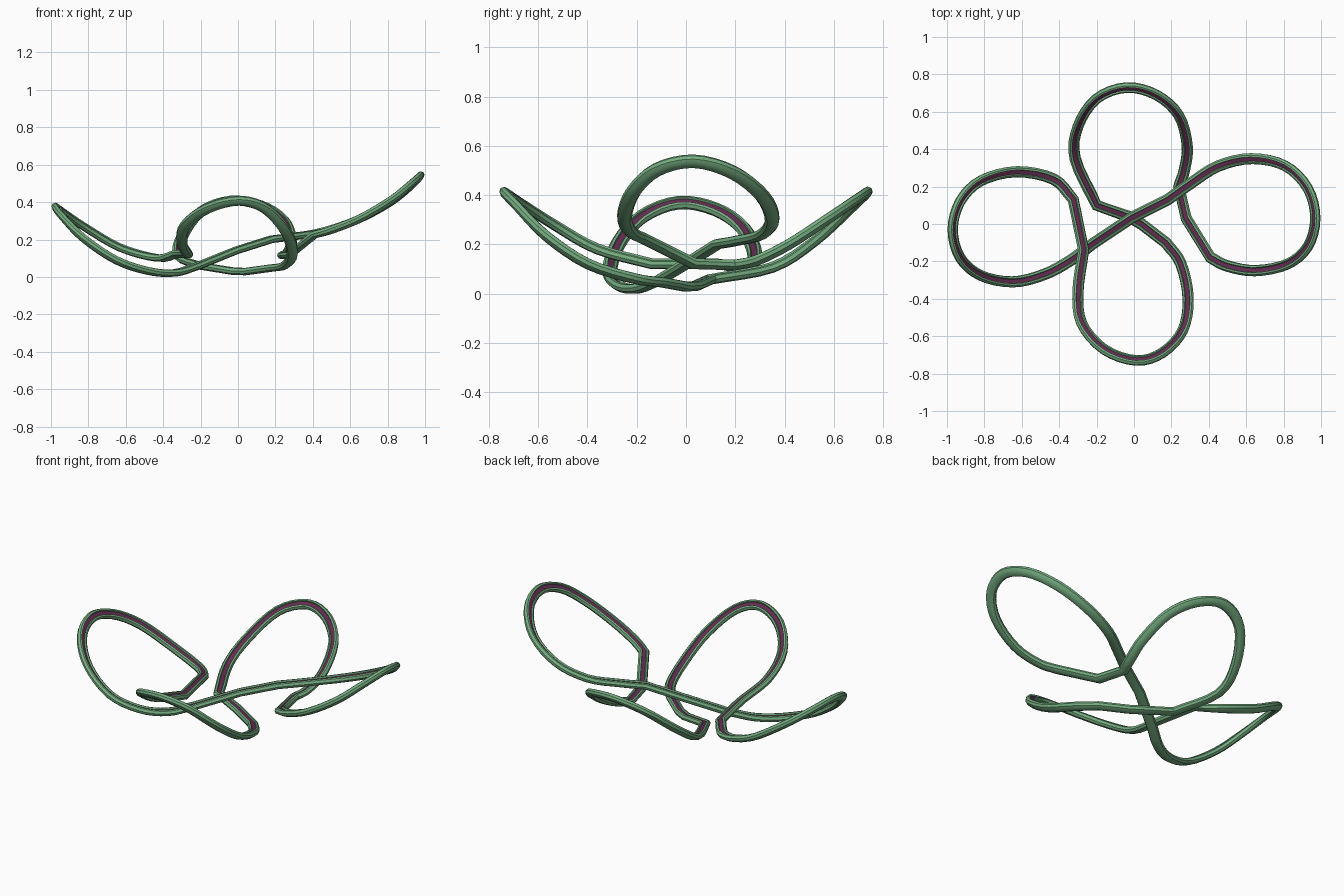
import bpy, bmesh
from mathutils import Vector

if "Cube" in bpy.data.objects:
    bpy.data.objects.remove(bpy.data.objects["Cube"])

STEPS = 4

def smooth(pts):
    """Open Catmull-Rom curve through the points."""
    p = [Vector(q) for q in pts]
    p = [2 * p[0] - p[1]] + p + [2 * p[-1] - p[-2]]
    out = []
    for a, b, c, d in zip(p, p[1:], p[2:], p[3:]):
        for i in range(STEPS):
            t = i / STEPS
            out.append(0.5 * (2 * b + (c - a) * t + (2 * a - 5 * b + 4 * c - d) * t**2
                              + (3 * b - a - 3 * c + d) * t**3))
    return out + [p[-2]]

# Four petal loops, joined by straight crossing strands
right = [(.18, .13, .205), (.3, .215, .22), (.45, .31, .245), (.63, .35, .305), (.81, .31, .4),
         (.93, .19, .495), (.97, .03, .54), (.93, -.12, .505), (.82, -.215, .415), (.65, -.25, .315),
         (.5, -.225, .255), (.41, -.18, .23)]
back = [(.24, .2, .12), (.27, .29, .14), (.285, .42, .205), (.24, .58, .31), (.12, .69, .385),
        (-.04, .73, .41), (-.2, .67, .35), (-.3, .52, .215), (-.315, .35, .11), (-.2, .1, .062)]
front = [(.17, -.1, .05), (.25, -.21, .065), (.29, -.4, .125), (.26, -.57, .24), (.15, -.69, .365),
         (.01, -.73, .41), (-.16, -.67, .37), (-.28, -.53, .28), (-.3, -.36, .185), (-.27, -.14, .125)]
left = [(-.325, .13, .125), (-.43, .24, .105), (-.63, .28, .16), (-.82, .23, .27), (-.93, .12, .345),
        (-.97, -.03, .372), (-.93, -.18, .315), (-.82, -.275, .205), (-.65, -.31, .092),
        (-.48, -.27, .035), (-.34, -.195, .025), (-.22, -.105, .06)]
path = (smooth(right) + [Vector((.28, .03, .125))] + smooth(back)
        + [Vector((-.03, .04, .035)), Vector((.04, 0, .032))] + smooth(front)
        + smooth(left) + [Vector((-.01, .035, .145))])

# Channel section: rounded underside with a groove on top (side, up)
half = [(.011, .01), (.014, .019), (.024, .016), (.031, .002), (.026, -.012), (.011, -.02)]
profile = half + [(-x, y) for x, y in reversed(half)]
n, m = len(path), len(profile)

bm = bmesh.new()
rings = []
for i, p in enumerate(path):
    t = ((path[(i + 1) % n] - p).normalized() + (p - path[i - 1]).normalized()).normalized()
    bowl = Vector((-1.0 * p.x, -1.1 * p.y, 1))
    up = (bowl - t * bowl.dot(t)).normalized()
    side = t.cross(up)
    rings.append([bm.verts.new(p + side * a + up * b) for a, b in profile])
for i in range(n):
    r, s = rings[i], rings[(i + 1) % n]
    for j in range(m):
        k = (j + 1) % m
        f = bm.faces.new((r[j], r[k], s[k], s[j]))
        f.material_index = 1 if j == m - 1 else 0
bmesh.ops.recalc_face_normals(bm, faces=bm.faces)

# Stand on the ground
low = min(v.co.z for v in bm.verts)
bmesh.ops.translate(bm, verts=bm.verts, vec=(0, 0, -low))

mesh = bpy.data.meshes.new("looped_band")
bm.to_mesh(mesh)
bm.free()
for name, col in (("green", (.18, .42, .22, 1)), ("groove_purple", (.12, .025, .08, 1))):
    mat = bpy.data.materials.new(name)
    mat.diffuse_color = col
    mat.use_nodes = True
    mat.node_tree.nodes["Principled BSDF"].inputs["Base Color"].default_value = mat.diffuse_color
    mesh.materials.append(mat)
band = bpy.data.objects.new("looped_band", mesh)
bpy.context.collection.objects.link(band)
bpy.context.view_layer.objects.active = band
band.select_set(True)
bpy.ops.object.shade_smooth_by_angle(angle=0.6)
